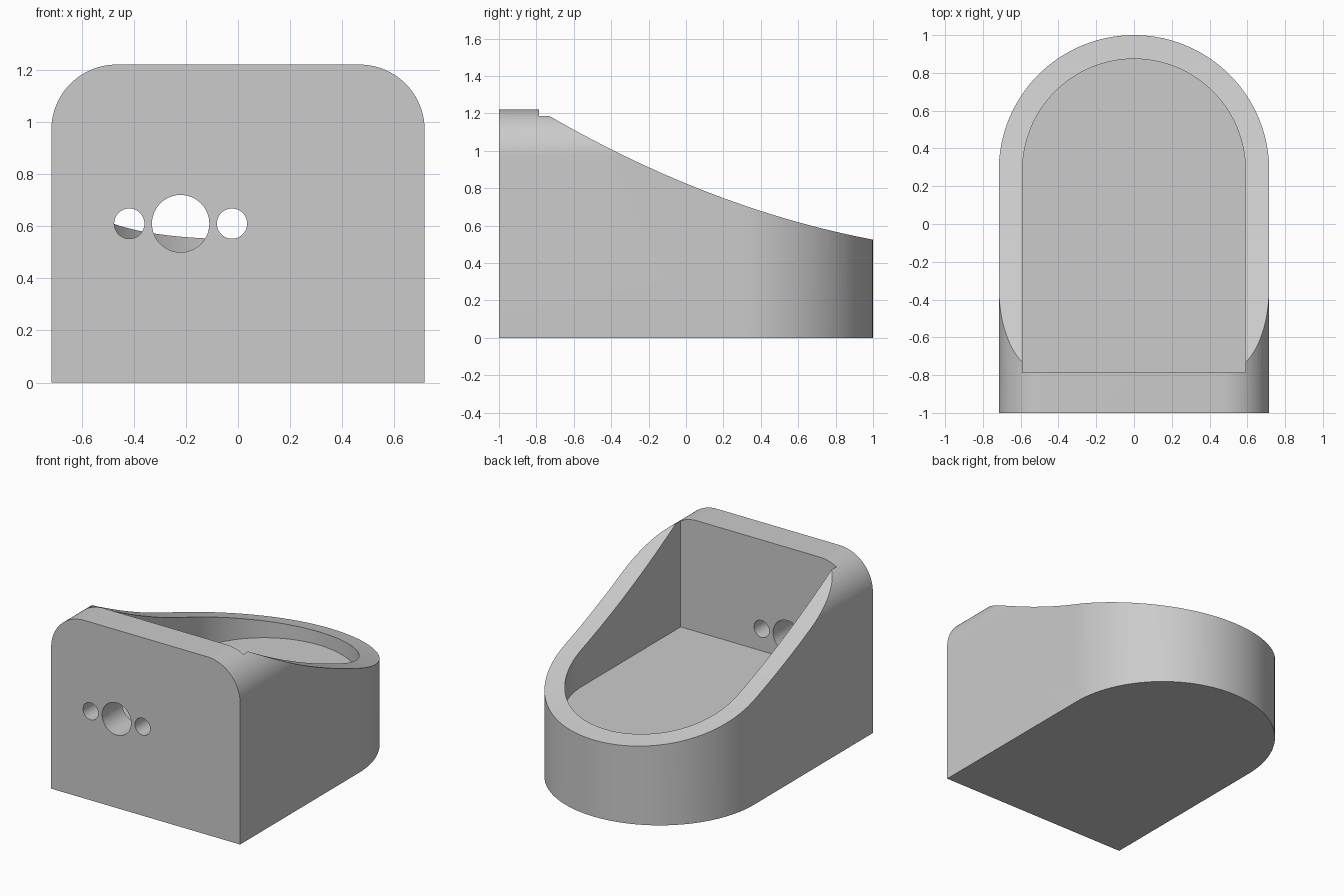
import bpy, math

if "Cube" in bpy.data.objects:
    bpy.data.objects.remove(bpy.data.objects["Cube"], do_unlink=True)

HALF, INNER, ROUND_Y = 0.716, 0.59, 0.284
HEIGHT, CORNER, FLOOR, WALL_Y = 1.22, 0.25, 0.46, -0.785

grey = bpy.data.materials.new("light_grey")
grey.use_nodes = True
colour = (0.6, 0.6, 0.6, 1)
grey.diffuse_color = colour
grey.node_tree.nodes["Principled BSDF"].inputs["Base Color"].default_value = colour


def arc(cx, cy, r, start, end, steps):
    angles = [math.radians(start + (end - start) * i / steps) for i in range(steps + 1)]
    return [(cx + r * math.cos(a), cy + r * math.sin(a)) for a in angles]


def prism(name, outline, low, high, place):
    """Extrude a 2D outline; place(u, v, w) maps it into space."""
    n = len(outline)
    verts = [place(u, v, w) for w in (low, high) for u, v in outline]
    faces = [tuple(range(n)), tuple(range(n, 2 * n))]
    faces += [(i, (i + 1) % n, n + (i + 1) % n, n + i) for i in range(n)]
    mesh = bpy.data.meshes.new(name)
    mesh.from_pydata(verts, [], faces)
    mesh.materials.append(grey)
    obj = bpy.data.objects.new(name, mesh)
    bpy.context.collection.objects.link(obj)
    bpy.context.view_layer.objects.active = obj
    bpy.ops.object.select_all(action='DESELECT')
    obj.select_set(True)
    bpy.ops.object.mode_set(mode='EDIT')
    bpy.ops.mesh.select_all(action='SELECT')
    bpy.ops.mesh.normals_make_consistent(inside=False)
    bpy.ops.object.mode_set(mode='OBJECT')
    return obj


def along_x(u, v, w): return (w, u, v)
def along_y(u, v, w): return (u, w, v)
def along_z(u, v, w): return (u, v, w)


def plan(r, front):
    return [(-r, front), (r, front)] + arc(0, ROUND_Y, r, 0, 180, 64)


# Body: straight front, half-round back
body = prism("holder_body", plan(HALF, -1), 0, HEIGHT, along_z)

# Rounded upper corners of the front elevation
shoulder = [(-HALF, -0.1), (HALF, -0.1)]
shoulder += arc(HALF - CORNER, HEIGHT - CORNER, CORNER, 0, 90, 24)
shoulder += arc(CORNER - HALF, HEIGHT - CORNER, CORNER, 90, 180, 24)
envelope = prism("shoulder_envelope", shoulder, -1.1, 1.1, along_y)

# Sweeping concave rim
ys = [WALL_Y + (1.1 - WALL_Y) * i / 40 for i in range(41)]
sweep = [(y, 0.825 - 0.412 * y + 0.112 * y * y) for y in ys]
sweep += [(1.1, 1.5), (WALL_Y, 1.5)]
rim = prism("rim_cutter", sweep, -1, 1, along_x)

# Open pocket and the three front holes
cutters = [rim, prism("pocket_cutter", plan(INNER, WALL_Y), FLOOR, 1.6, along_z)]
for name, x, r in (("small_hole_right", -0.417, 0.058),
                   ("large_hole", -0.22, 0.11),
                   ("small_hole_left", -0.023, 0.058)):
    circle = arc(x, 0.61, r, 0, 360, 48)[:-1]
    cutters.append(prism(name + "_cutter", circle, -1.1, -0.7, along_y))

for tool, mode in [(envelope, 'INTERSECT')] + [(c, 'DIFFERENCE') for c in cutters]:
    mod = body.modifiers.new(tool.name, 'BOOLEAN')
    mod.operation, mod.object, mod.solver = mode, tool, 'EXACT'
    bpy.ops.object.select_all(action='DESELECT')
    bpy.context.view_layer.objects.active = body
    body.select_set(True)
    bpy.ops.object.modifier_apply(modifier=mod.name)
    bpy.data.objects.remove(tool, do_unlink=True)

bpy.ops.object.shade_smooth_by_angle(angle=math.radians(30))
